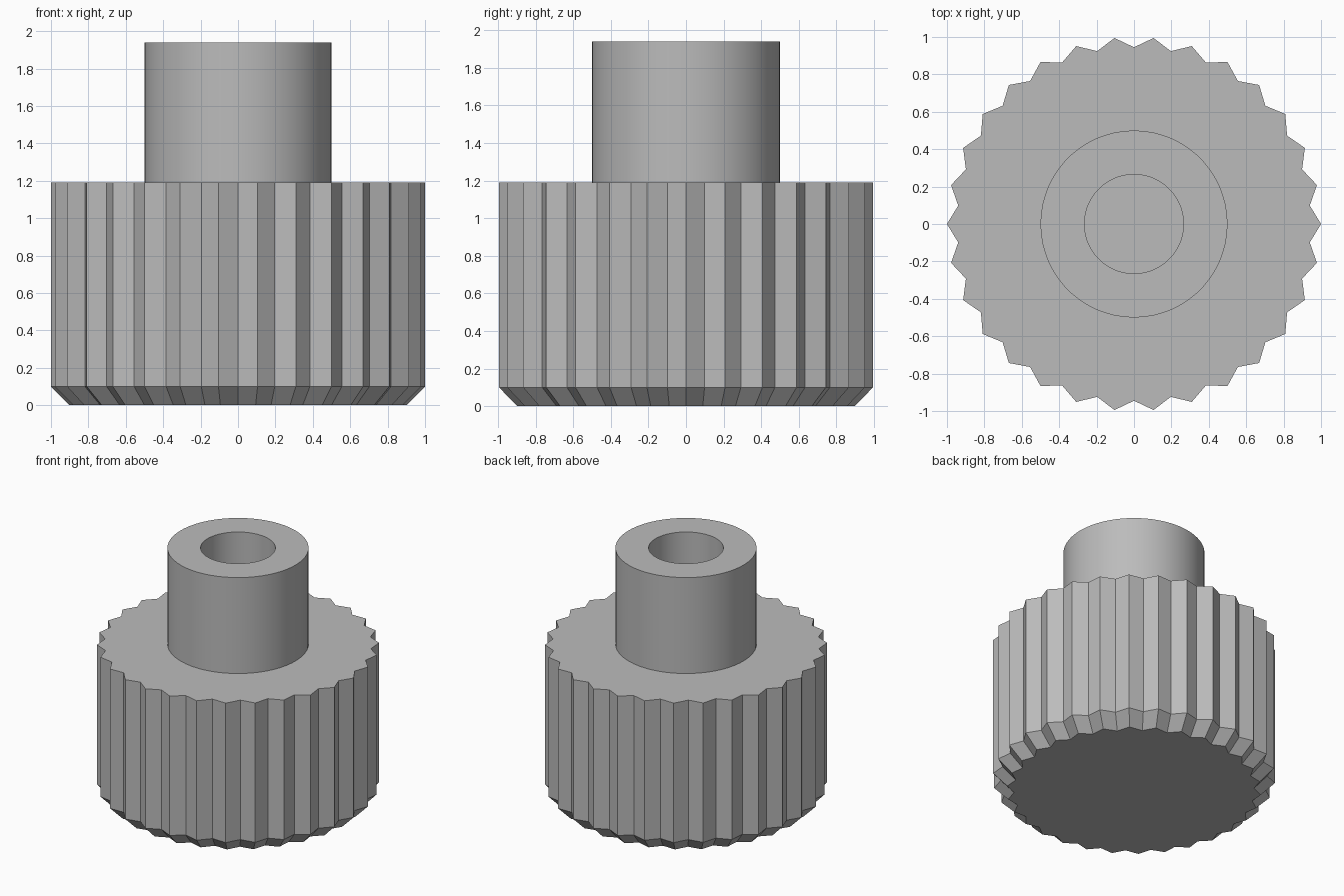
import bpy, bmesh, math

cube = bpy.data.objects.get("Cube")
if cube:
    bpy.data.objects.remove(cube, do_unlink=True)

TEETH = 30
SIDES = TEETH * 2
HEAD_TOP = 1.19

grey = bpy.data.materials.new("plain grey")
grey.use_nodes = True
COLOUR = (0.5, 0.5, 0.5, 1)
grey.diffuse_color = COLOUR
grey.node_tree.nodes["Principled BSDF"].inputs["Base Color"].default_value = COLOUR


def loft(name, rings, cap_start=False, cap_end=False):
    """Join rings of (tip radius, valley radius, height) into one skin."""
    bm = bmesh.new()
    loops = []
    for tip, valley, z in rings:
        loop = []
        for i in range(SIDES):
            a = math.tau * i / SIDES
            r = valley if i % 2 else tip
            loop.append(bm.verts.new((r * math.cos(a), r * math.sin(a), z)))
        loops.append(loop)
    for low, high in zip(loops, loops[1:]):
        for i in range(SIDES):
            j = (i + 1) % SIDES
            bm.faces.new((low[i], low[j], high[j], high[i]))
    if cap_start:
        bm.faces.new(loops[0][::-1])
    if cap_end:
        bm.faces.new(loops[-1])
    mesh = bpy.data.meshes.new(name)
    bm.to_mesh(mesh)
    bm.free()
    mesh.materials.append(grey)
    obj = bpy.data.objects.new(name, mesh)
    bpy.context.collection.objects.link(obj)
    bpy.ops.object.select_all(action='DESELECT')
    obj.select_set(True)
    bpy.context.view_layer.objects.active = obj
    bpy.ops.object.shade_smooth_by_angle(angle=math.radians(30))
    return obj


# Toothed grip with a chamfered base, its top running in to the hub
loft("knurled_head", [
    (0.9, 0.85, 0),
    (1, 0.945, 0.1),
    (1, 0.945, HEAD_TOP),
    (0.5, 0.5, HEAD_TOP),
], cap_start=True)

# Round hub with a blind bore
loft("hub_with_bore", [
    (0.5, 0.5, HEAD_TOP),
    (0.5, 0.5, 1.94),
    (0.265, 0.265, 1.94),
    (0.265, 0.265, 0.69),
], cap_end=True)
